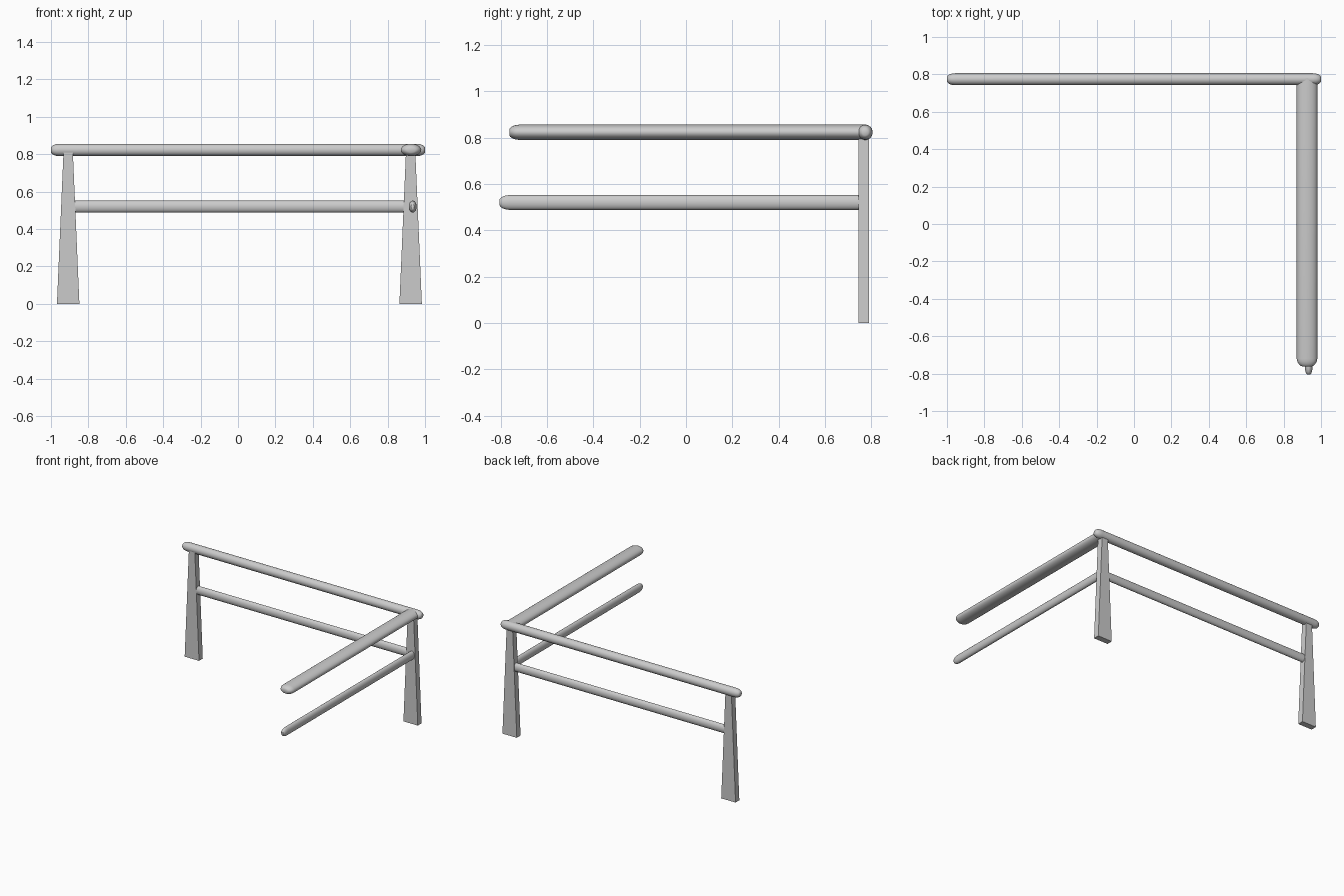
import bpy, bmesh, math
from mathutils import Vector

if "Cube" in bpy.data.objects:
    bpy.data.objects.remove(bpy.data.objects["Cube"])

SIDES = 24


def finish(name, bm, smooth):
    bmesh.ops.recalc_face_normals(bm, faces=bm.faces)
    mesh = bpy.data.meshes.new(name)
    bm.to_mesh(mesh)
    bm.free()
    obj = bpy.data.objects.new(name, mesh)
    bpy.context.collection.objects.link(obj)
    if smooth:
        for poly in mesh.polygons:
            poly.use_smooth = True
    return obj


def rail(name, axis, start, end, centre, half_side, half_z, round_start, round_end):
    """Elliptical bar along x or y; chosen ends taper into rounded tips."""
    tip = [(0.0, 0.40), (0.005, 0.62), (0.014, 0.80), (0.027, 0.94), (0.043, 1.0)]
    rings = [(start + d, s) for d, s in tip] if round_start else [(start, 1.0)]
    rings += [(end - d, s) for d, s in reversed(tip)] if round_end else [(end, 1.0)]
    bm = bmesh.new()
    loops = []
    for along, scale in rings:
        loop = []
        for i in range(SIDES):
            a = 2 * math.pi * i / SIDES
            side = centre[0] + half_side * scale * math.cos(a)
            z = centre[1] + half_z * scale * math.sin(a)
            loop.append(bm.verts.new((along, side, z) if axis == 'x' else (side, along, z)))
        loops.append(loop)
    for a, b in zip(loops, loops[1:]):
        for i in range(SIDES):
            j = (i + 1) % SIDES
            bm.faces.new((a[i], a[j], b[j], b[i]))
    bm.faces.new(loops[0])
    bm.faces.new(loops[-1])
    return finish(name, bm, True)


def post(name, x):
    """Flat board post, tapering in width towards the top."""
    bm = bmesh.new()
    front = [bm.verts.new((x + dx, 0.745, z))
             for dx, z in ((-0.06, 0), (0.06, 0), (0.025, 0.81), (-0.025, 0.81))]
    face = bm.faces.new(front)
    ext = bmesh.ops.extrude_face_region(bm, geom=[face], use_keep_orig=True)
    moved = [v for v in ext["geom"] if isinstance(v, bmesh.types.BMVert)]
    bmesh.ops.translate(bm, verts=moved, vec=Vector((0, 0.045, 0)))
    return finish(name, bm, False)


# Posts
post("left_post", -0.908)
post("right_post", 0.923)

# Back run: round top rail and thin lower rail between the posts
rail("back_top_rail", 'x', -1.0, 1.0, (0.774, 0.823), 0.032, 0.033, True, True)
rail("back_lower_rail", 'x', -0.905, 0.92, (0.767, 0.52), 0.021, 0.032, False, False)

# Side run: wide top rail and thin lower rail, free at the front
rail("side_top_rail", 'y', -0.763, 0.78, (0.925, 0.823), 0.055, 0.033, True, False)
rail("side_lower_rail", 'y', -0.805, 0.76, (0.934, 0.52), 0.021, 0.032, True, False)

# Keep the tip caps crisp
for obj in bpy.context.collection.objects:
    if obj.name.endswith("rail"):
        bpy.ops.object.select_all(action='DESELECT')
        obj.select_set(True)
        bpy.context.view_layer.objects.active = obj
        bpy.ops.object.shade_smooth_by_angle(angle=math.radians(40))
